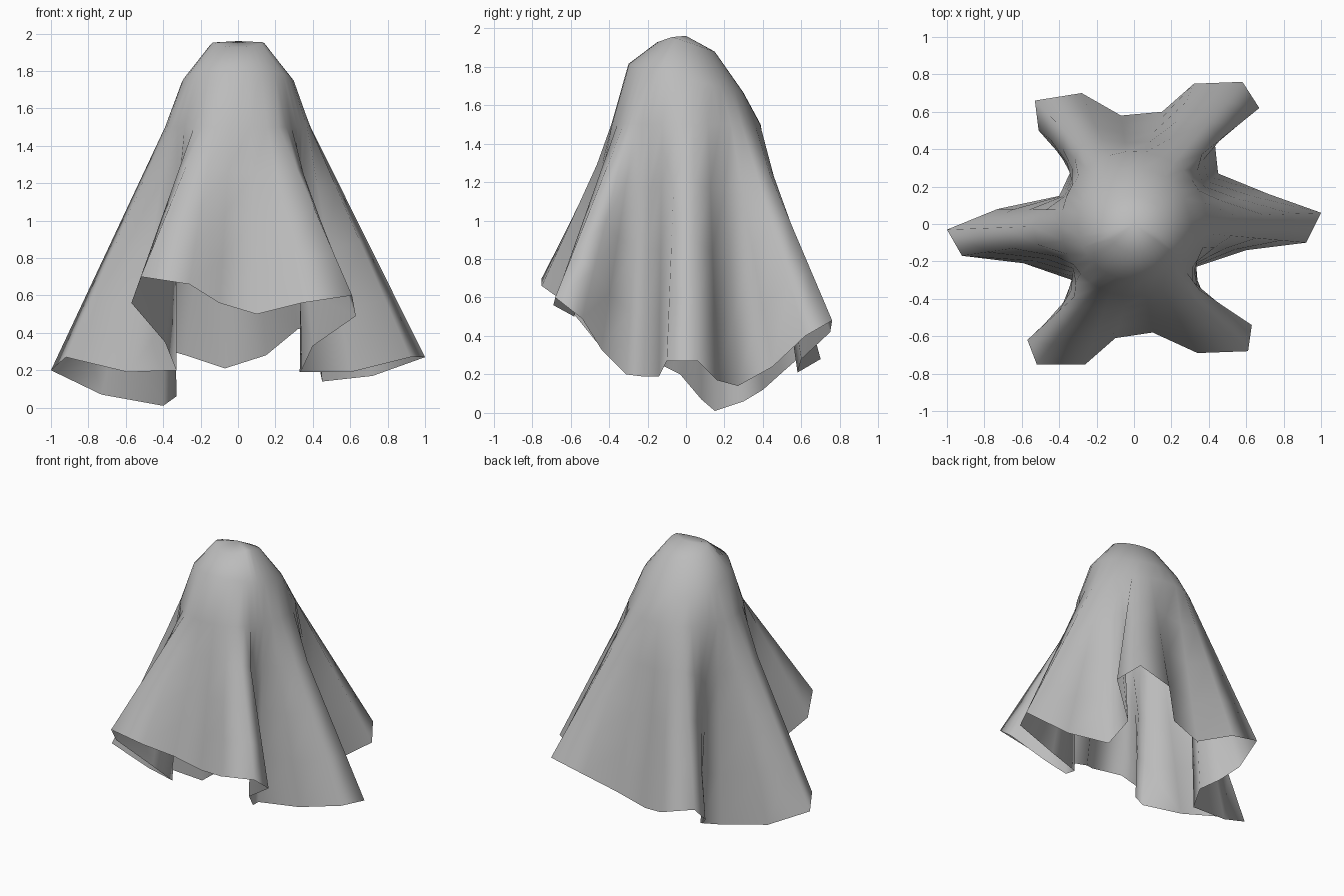
import bpy, bmesh, math
from mathutils import Vector

cube = bpy.data.objects.get("Cube")
if cube:
    bpy.data.objects.remove(cube, do_unlink=True)

# One grey cloth material
cloth = bpy.data.materials.new("grey cloth")
cloth.use_nodes = True
colour = (0.5, 0.5, 0.5, 1)
cloth.diffuse_color = colour
cloth.node_tree.nodes["Principled BSDF"].inputs["Base Color"].default_value = colour

# Hem path of each hanging fold, clockwise seen from above
left_fold = [(.45, .27, .14), (.72, .16, .17), (1, .06, .27), (.92, -.1, .27), (.6, -.14, .19), (.33, -.23, .19)]
front_left_fold = [(.34, -.31, .2), (.4, -.44, .33), (.63, -.54, .49), (.61, -.68, .6), (.34, -.69, .56), (.1, -.58, .5)]
front_right_fold = [(-.1, -.61, .56), (-.26, -.75, .66), (-.52, -.75, .7), (-.57, -.62, .56), (-.39, -.45, .35)]
right_fold = [(-.33, -.3, .2), (-.59, -.21, .19), (-.92, -.17, .27), (-1, -.03, .2), (-.73, .08, .07), (-.4, .15, .01)]
back_right_fold = [(-.33, .3, .06), (-.42, .4, .12), (-.51, .5, .21), (-.53, .66, .35), (-.28, .7, .28), (-.07, .58, .21)]
back_left_fold = [(.15, .6, .28), (.32, .75, .42), (.58, .76, .48), (.67, .62, .4), (.43, .45, .24)]
hem = [Vector(p) for fold in (left_fold, front_left_fold, front_right_fold,
                              right_fold, back_right_fold, back_left_fold) for p in fold]
count = len(hem)


def shoulder_direction(i):
    """Even out the hem directions so the folds fade into the dome."""
    total = Vector((0, 0))
    for step in range(-2, 3):
        total += hem[(i + step) % count].xy.normalized()
    return total.normalized()


directions = [shoulder_direction(i) for i in range(count)]


def crown_ring(d):
    p = d * .15
    return Vector((p.x, p.y, 1.955 - .35 * abs(p.y + .07)))


def brow_ring(d):
    p = d * .3
    return Vector((p.x, p.y, 1.74 - .25 * p.y))


def shoulder_ring(d):
    return Vector((d.x * .39, d.y * .39, 1.5))


# Rings from the crown down to the hem
rings = [[ring(d) for d in directions] for ring in (crown_ring, brow_ring, shoulder_ring)]
shoulder = rings[-1]
steps = 4
for step in range(1, steps + 1):
    rings.append([a.lerp(b, step / steps) for a, b in zip(shoulder, hem)])

# Open draped sheet
bm = bmesh.new()
apex = bm.verts.new((0, 0, 1.96))
rows = [[bm.verts.new(p) for p in ring] for ring in rings]
for i in range(count):
    j = (i + 1) % count
    bm.faces.new((apex, rows[0][j], rows[0][i]))
    for upper, lower in zip(rows, rows[1:]):
        bm.faces.new((upper[i], upper[j], lower[j], lower[i]))
mesh = bpy.data.meshes.new("draped_sheet")
bm.to_mesh(mesh)
bm.free()
mesh.materials.append(cloth)
sheet = bpy.data.objects.new("draped_sheet", mesh)
bpy.context.collection.objects.link(sheet)

# Soft folds
for face in mesh.polygons:
    face.use_smooth = True
